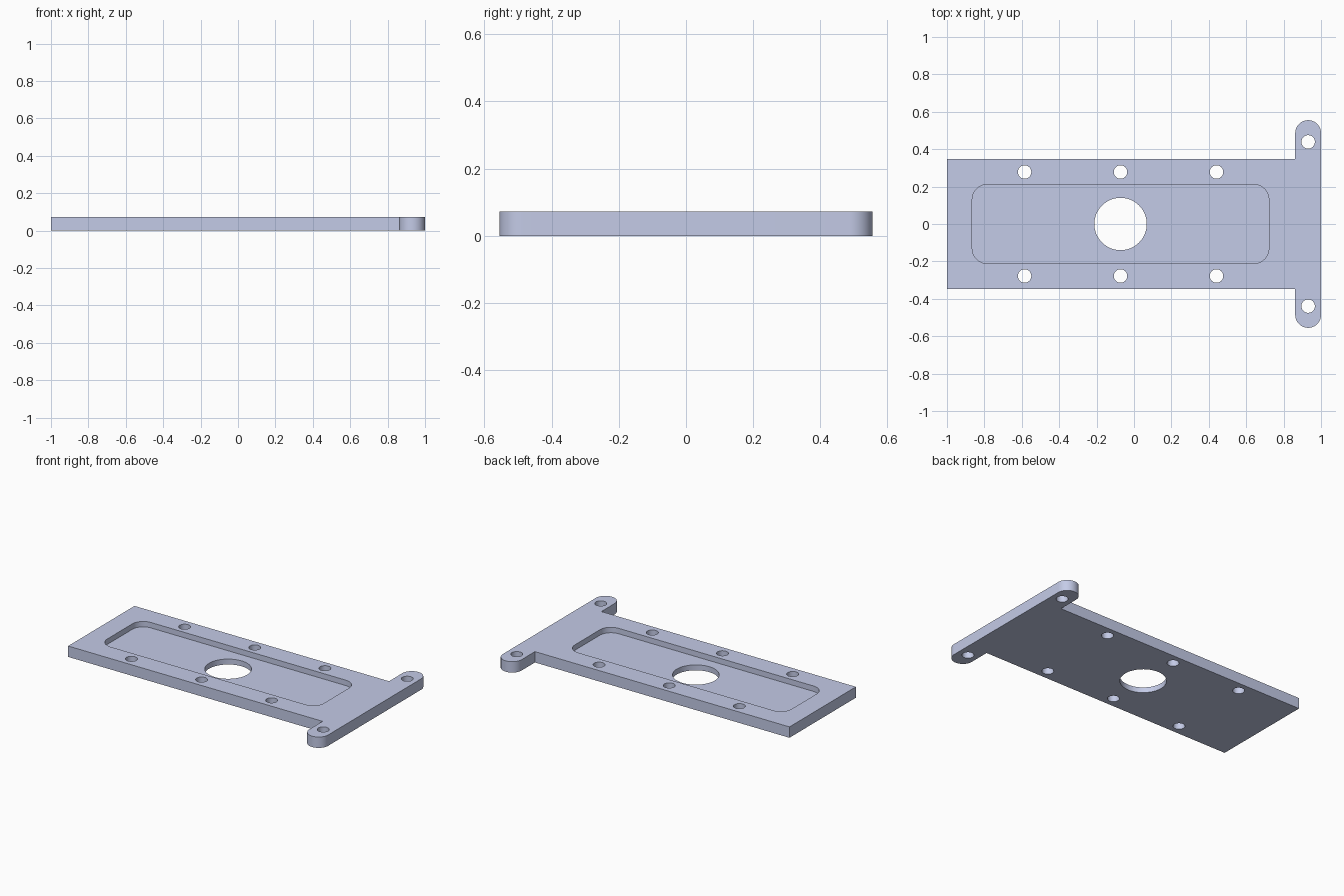
import bpy
import bmesh
from math import cos, sin, pi, radians

default = bpy.data.objects.get("Cube")
if default:
    bpy.data.objects.remove(default)

THICK = 0.072
POCKET_FLOOR = 0.036
HALF_W = 0.347      # half width of the plate
EAR_X, EAR_R = 0.931, 0.069
EAR_TIP = 0.555
HOLE_R = 0.036
MID_X = -0.072      # centre of pocket, bore and hole rows

metal = bpy.data.materials.new("blue grey metal")
metal.use_nodes = True
colour = (0.59, 0.638, 0.855, 1)
metal.diffuse_color = colour
metal.node_tree.nodes["Principled BSDF"].inputs["Base Color"].default_value = colour


def arc(cx, cy, r, start, end, steps):
    """Points on an arc, angles in degrees."""
    angles = [radians(start + (end - start) * i / steps) for i in range(steps + 1)]
    return [(cx + r * cos(a), cy + r * sin(a)) for a in angles]


def prism(name, outline, z0, z1):
    """Solid made by extruding a counter-clockwise outline."""
    bm = bmesh.new()
    base = bm.faces.new([bm.verts.new((x, y, z0)) for x, y in outline])
    top = bmesh.ops.extrude_face_region(bm, geom=[base], use_keep_orig=True)
    verts = [v for v in top["geom"] if isinstance(v, bmesh.types.BMVert)]
    bmesh.ops.translate(bm, verts=verts, vec=(0, 0, z1 - z0))
    bmesh.ops.recalc_face_normals(bm, faces=bm.faces)
    mesh = bpy.data.meshes.new(name)
    bm.to_mesh(mesh)
    bm.free()
    mesh.materials.append(metal)
    obj = bpy.data.objects.new(name, mesh)
    bpy.context.collection.objects.link(obj)
    return obj


def cut(target, outline, z0, z1):
    """Subtract an extruded outline from the target."""
    cutter = prism("cutter", outline, z0, z1)
    cutter.hide_render = True
    mod = target.modifiers.new("cut", 'BOOLEAN')
    mod.operation = 'DIFFERENCE'
    mod.solver = 'EXACT'
    mod.object = cutter
    bpy.context.view_layer.objects.active = target
    bpy.ops.object.modifier_apply(modifier=mod.name)
    bpy.data.objects.remove(cutter)


def circle(cx, cy, r, sides):
    return arc(cx, cy, r, 0, 360, sides)[:-1]


# Plate outline with a round-ended ear on each side of the +x end
ear_y = EAR_TIP - EAR_R
neck_x = EAR_X - EAR_R
outline = [(-1, HALF_W), (-1, -HALF_W), (neck_x, -HALF_W)]
outline += arc(EAR_X, -ear_y, EAR_R, 180, 360, 32)
outline += arc(EAR_X, ear_y, EAR_R, 0, 180, 32)
outline += [(neck_x, HALF_W)]
plate = prism("mounting_plate", outline, 0, THICK)

# Shallow rounded pocket in the top
px, py, pr = 0.793 - 0.08, 0.211 - 0.08, 0.08
pocket = []
for sx, sy, start in ((1, 1, 0), (-1, 1, 90), (-1, -1, 180), (1, -1, 270)):
    pocket += arc(MID_X + sx * px, sy * py, pr, start, start + 90, 12)
cut(plate, pocket, POCKET_FLOOR, THICK + 0.1)

# Central bore and bolt holes
cut(plate, circle(MID_X, 0, 0.14, 64), -0.1, THICK + 0.1)
for side in (-1, 1):
    for dx in (-0.513, 0, 0.513):
        cut(plate, circle(MID_X + dx, side * 0.278, HOLE_R, 32), -0.1, THICK + 0.1)
    cut(plate, circle(EAR_X, side * 0.439, HOLE_R, 32), -0.1, THICK + 0.1)

# Smooth round walls with crisp edges
bpy.ops.object.select_all(action='DESELECT')
plate.select_set(True)
bpy.context.view_layer.objects.active = plate
bpy.ops.object.shade_smooth_by_angle(angle=radians(30))
